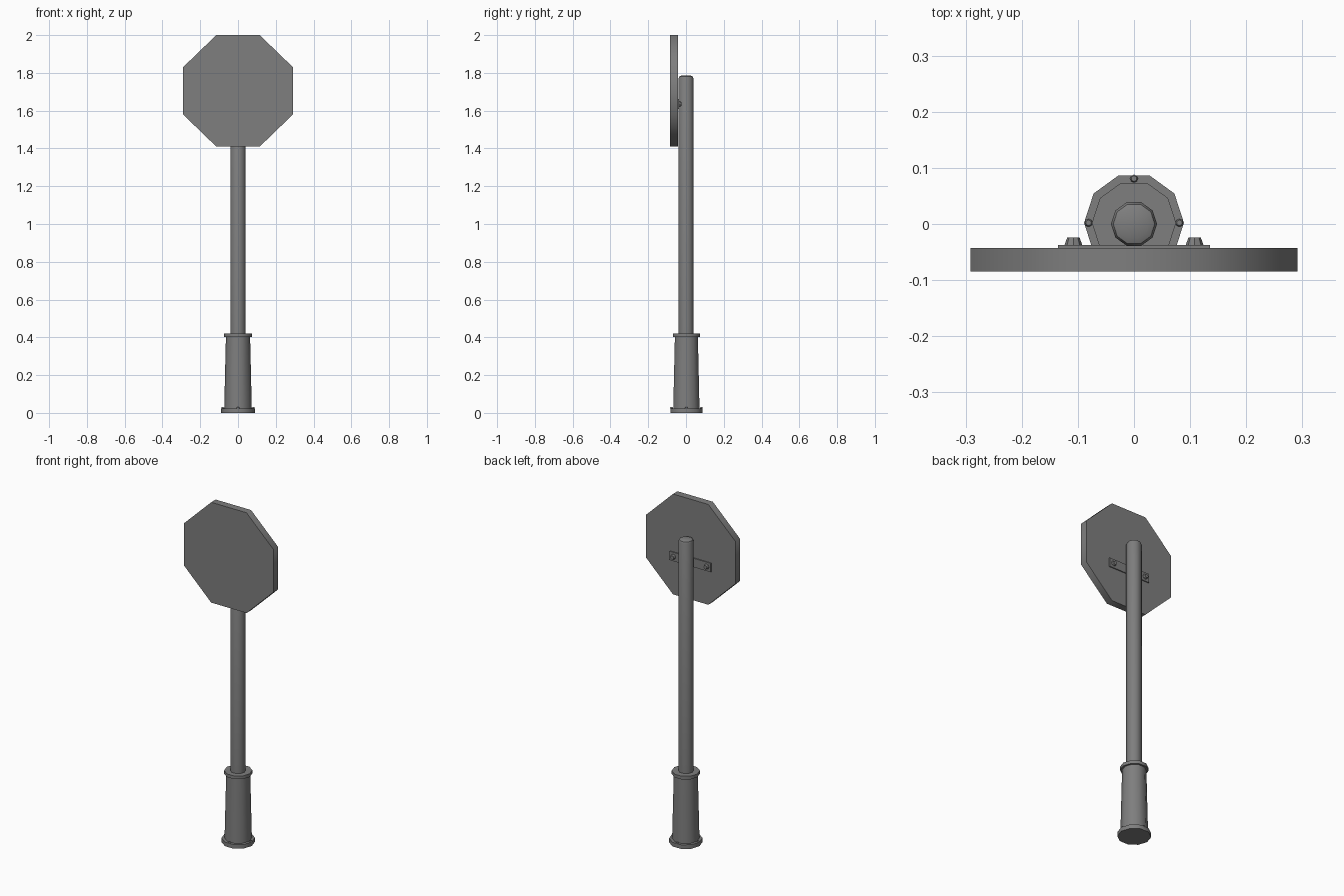
import bpy, bmesh, math
from mathutils import Matrix

cube = bpy.data.objects.get("Cube")
if cube:
    bpy.data.objects.remove(cube)

grey = bpy.data.materials.new("dark_grey_metal")
GREY = (0.21, 0.21, 0.21, 1)
grey.use_nodes = True
grey.diffuse_color = GREY
grey.node_tree.nodes["Principled BSDF"].inputs["Base Color"].default_value = GREY


def finish(name, bm, angle=40):
    """Turn a bmesh into a smooth-by-angle object."""
    bmesh.ops.recalc_face_normals(bm, faces=bm.faces)
    mesh = bpy.data.meshes.new(name)
    bm.to_mesh(mesh)
    bm.free()
    mesh.materials.append(grey)
    obj = bpy.data.objects.new(name, mesh)
    bpy.context.collection.objects.link(obj)
    bpy.ops.object.select_all(action="DESELECT")
    obj.select_set(True)
    bpy.context.view_layer.objects.active = obj
    bpy.ops.object.shade_smooth_by_angle(angle=math.radians(angle))
    return obj


def loft(name, rings, angle=40):
    """Skin a list of point rings and cap both ends."""
    bm = bmesh.new()
    loops = [[bm.verts.new(p) for p in ring] for ring in rings]
    n = len(loops[0])
    for a, b in zip(loops, loops[1:]):
        for i in range(n):
            j = (i + 1) % n
            bm.faces.new((a[i], a[j], b[j], b[i]))
    bm.faces.new(loops[0][::-1])
    bm.faces.new(loops[-1])
    return finish(name, bm, angle)


def turned(name, profile, centre=(0, 0, 0), sides=10, along_y=False):
    """Revolve (radius, height) pairs about z, or about y."""
    rings = []
    for r, h in profile:
        ring = []
        for i in range(sides):
            a = math.tau * i / sides
            u, v = r * math.cos(a), r * math.sin(a)
            p = (u, h, v) if along_y else (u, v, h)
            ring.append([c + d for c, d in zip(centre, p)])
        rings.append(ring)
    return loft(name, rings)


# Base: foot flange, tapered sleeve and collar
AXIS = (0, 0.002, 0)
turned("base_flange", [(0.089, 0), (0.089, 0.024)], AXIS)
turned("base_sleeve", [(0.073, 0.02), (0.064, 0.405)], AXIS)
turned("base_collar", [(0.075, 0.402), (0.075, 0.421)], AXIS)

# Pole with a rounded top
turned("pole", [(0.041, 0.41), (0.041, 1.772), (0.037, 1.781), (0.026, 1.786)], (0, 0, 0))

# Anchor bolts around the flange
for i, side in enumerate(("left", "back", "right", "front")):
    a = i * math.pi / 2
    spot = (0.081 * math.cos(a), 0.002 + 0.079 * math.sin(a), 0.022)
    turned("anchor_bolt_" + side, [(0.007, 0), (0.007, 0.005), (0.005, 0.008)], spot, 8)

# Octagonal sign panel
W, H, FW, FH, MID = 0.291, 0.295, 0.115, 0.125, 1.705
outline = [(W, -FH), (W, FH), (FW, H), (-FW, H),
           (-W, FH), (-W, -FH), (-FW, -H), (FW, -H)]
loft("sign_panel", [[(x, y, MID + z) for x, z in outline] for y in (-0.085, -0.043)], 50)

# Mounting bracket behind the panel
bm = bmesh.new()
bmesh.ops.create_cube(bm, size=1, matrix=Matrix.Translation((0, -0.041, 1.635))
                      @ Matrix.Diagonal((0.27, 0.008, 0.052, 1)))
finish("mounting_bracket", bm)

for side, s in (("left", 1), ("right", -1)):
    turned("bracket_bolt_" + side, [(0.016, 0), (0.011, 0.014)],
           (s * 0.108, -0.038, 1.635), 8, along_y=True)
